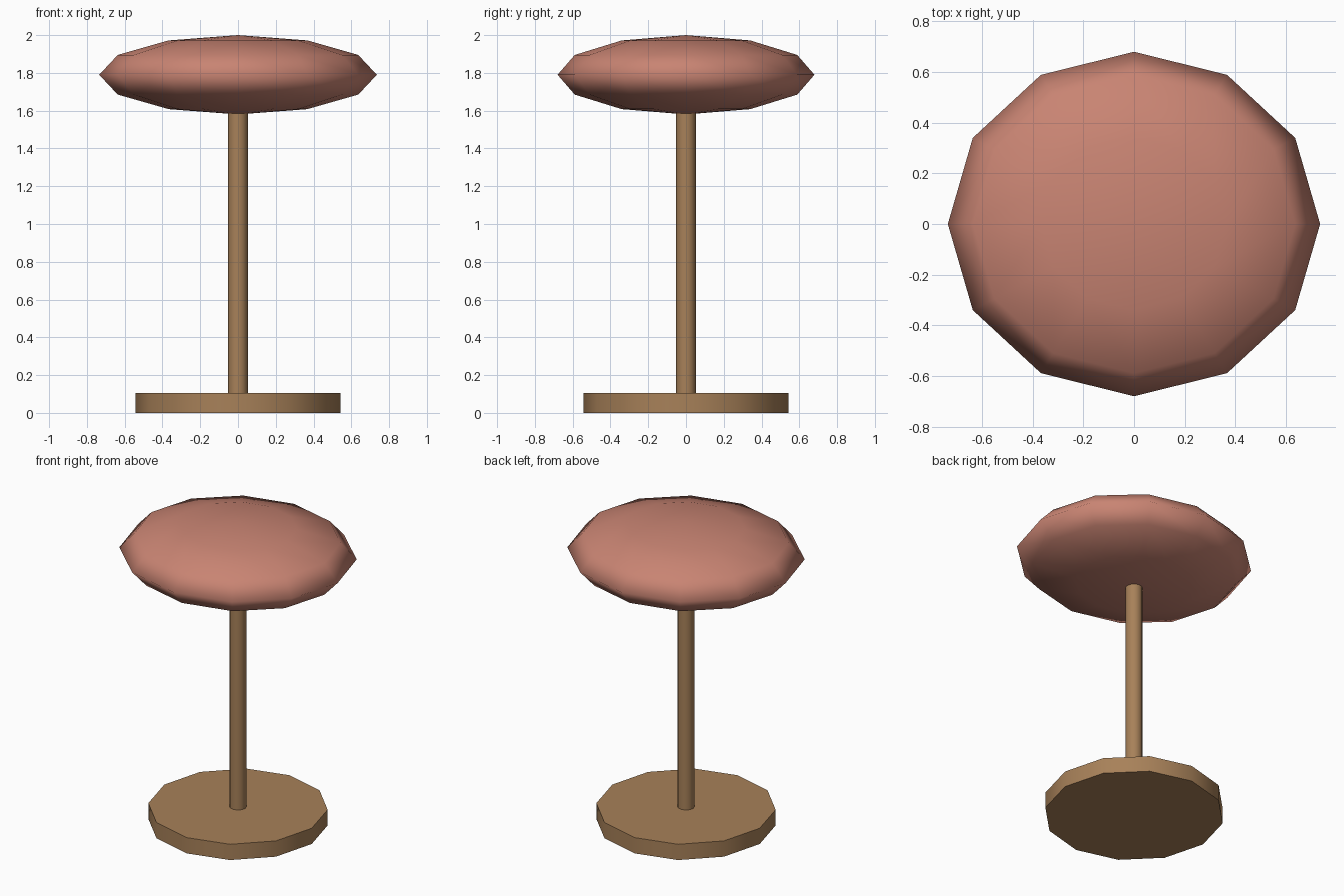
import bpy
import math

cube = bpy.data.objects.get("Cube")
if cube:
    bpy.data.objects.remove(cube, do_unlink=True)


def material(name, rgb):
    m = bpy.data.materials.new(name)
    m.use_nodes = True
    m.diffuse_color = (*rgb, 1)
    m.node_tree.nodes["Principled BSDF"].inputs["Base Color"].default_value = (*rgb, 1)
    return m


wood = material("warm wood", (0.39, 0.22, 0.10))
fabric = material("dusty rose", (0.58, 0.23, 0.17))


def finish(name, mat, angle):
    ob = bpy.context.object
    ob.name = name
    ob.data.materials.append(mat)
    bpy.ops.object.transform_apply(location=False, rotation=True, scale=True)
    bpy.ops.object.shade_smooth_by_angle(angle=math.radians(angle))


def cylinder(name, radius, bottom, top):
    bpy.ops.mesh.primitive_cylinder_add(
        vertices=12, radius=radius, depth=top - bottom,
        location=(0, 0, (bottom + top) / 2))
    finish(name, wood, 40)


# Round foot and post, the post running just into the cushion
cylinder("base", 0.543, 0, 0.105)
cylinder("post", 0.052, 0.1, 1.62)

# Flattened low-poly cushion, slightly wider than deep
bpy.ops.mesh.primitive_uv_sphere_add(segments=12, ring_count=6, radius=1,
                                     location=(0, 0, 1.79))
bpy.context.object.scale = (0.735, 0.68, 0.21)
finish("seat", fabric, 180)
